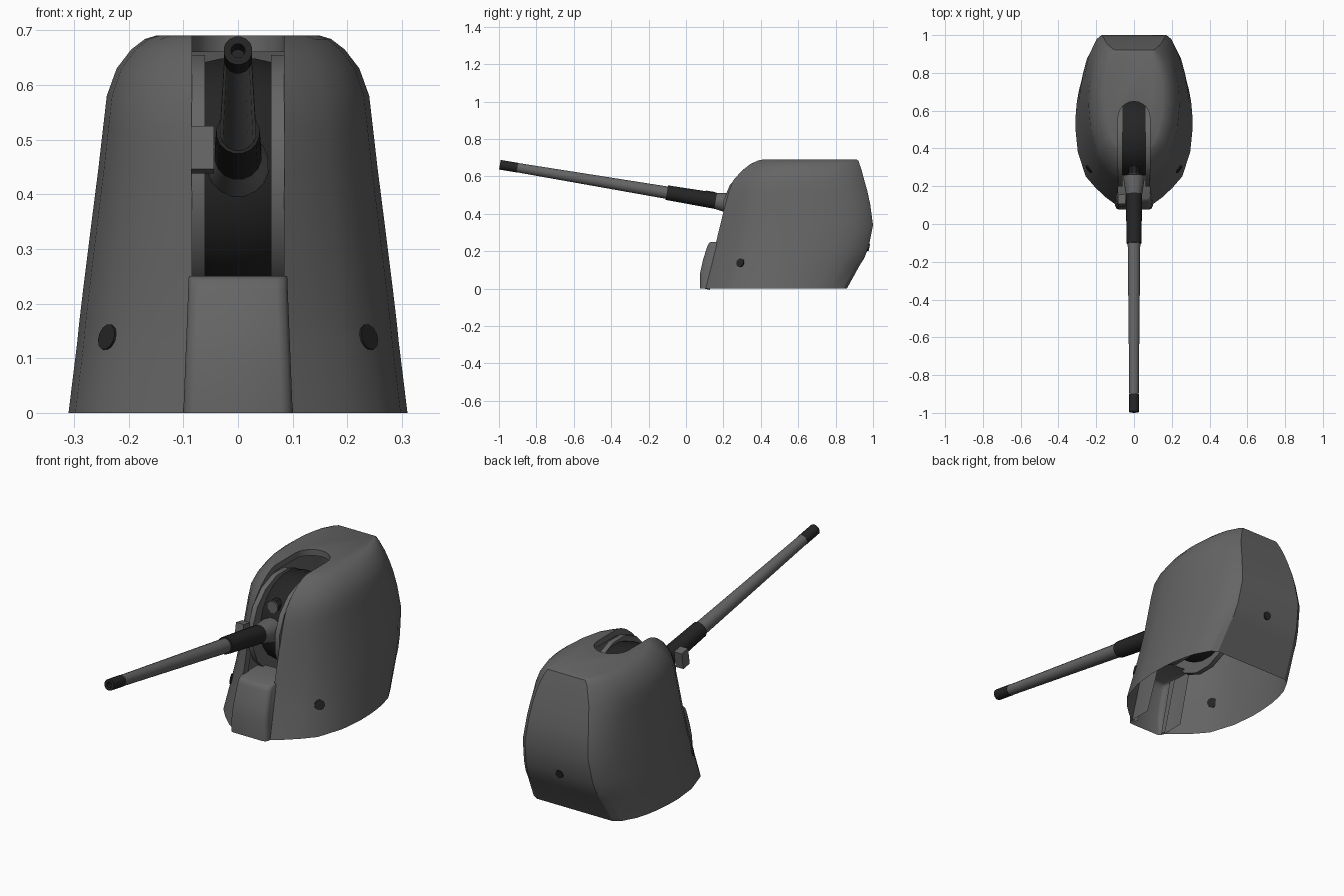
import bpy, bmesh, math
from mathutils import Vector, Matrix

if "Cube" in bpy.data.objects:
    bpy.data.objects.remove(bpy.data.objects["Cube"])

def material(name, v):
    m = bpy.data.materials.new(name)
    m.diffuse_color = (v, v, v, 1)
    m.use_nodes = True
    m.node_tree.nodes["Principled BSDF"].inputs["Base Color"].default_value = m.diffuse_color
    return m

GREY = material("hull grey", 0.13)
DARK = material("dark gunmetal", 0.018)

def make(name, verts, faces, mat, angle=30):
    me = bpy.data.meshes.new(name)
    me.from_pydata([tuple(v) for v in verts], [], faces)
    bm = bmesh.new()
    bm.from_mesh(me)
    bmesh.ops.recalc_face_normals(bm, faces=bm.faces)
    bm.to_mesh(me)
    bm.free()
    me.materials.append(mat)
    ob = bpy.data.objects.new(name, me)
    bpy.context.collection.objects.link(ob)
    smooth(ob, angle)
    return ob

def smooth(ob, angle):
    bpy.ops.object.select_all(action='DESELECT')
    ob.select_set(True)
    bpy.context.view_layer.objects.active = ob
    bpy.ops.object.shade_smooth_by_angle(angle=math.radians(angle))

def loft(rings, caps=(True, True)):
    """Join equal-length closed rings with quads."""
    n = len(rings[0])
    verts = [v for r in rings for v in r]
    faces = [(i*n+j, i*n+(j+1) % n, (i+1)*n+(j+1) % n, (i+1)*n+j)
             for i in range(len(rings)-1) for j in range(n)]
    if caps[0]:
        faces.append(tuple(range(n)))
    if caps[1]:
        faces.append(tuple(range((len(rings)-1)*n, len(rings)*n)))
    return verts, faces

def lathe(name, origin, axis, profile, mat, sides=16):
    """Turned part: profile is (distance along axis, radius)."""
    q = Vector(axis).to_track_quat('Z', 'Y')
    rings = [[Vector(origin) + q @ Vector((r*math.cos(2*math.pi*(k+.5)/sides),
                                           r*math.sin(2*math.pi*(k+.5)/sides), d))
              for k in range(sides)] for d, r in profile]
    return make(name, *loft(rings), mat)

def disc(name, centre, axis, radius, thick, mat, sides=16):
    return lathe(name, centre, axis, [(-thick/2, radius), (thick/2, radius)], mat, sides)

# ---- turret shell: plan outlines stacked by height ----
# height, front y, back y, half width, half width at back
LEVELS = [(0, .10, .86, .31, .235), (.13, .133, .932, .294, .218), (.16, .14, .952, .291, .214),
          (.22, .155, .976, .284, .207), (.34, .18, 1.0, .269, .197), (.45, .203, .985, .255, .185),
          (.52, .22, .97, .247, .175), (.58, .243, .953, .24, .163), (.63, .283, .94, .222, .146),
          (.665, .32, .928, .195, .13), (.684, .35, .922, .17, .116), (.69, .365, .912, .15, .106)]
FRONT = [(0, .3), (.05, .47), (.12, .655), (.2, .825), (.37, .96), (.53, 1)]
REAR = [(.63, .98), (.72, .9), (.80, .75), (.88, .53), (.975, 0)]

rings = []
for z, yf, yb, w, wb in LEVELS:
    half = [(t, w*f) for t, f in FRONT]
    half += [(t, wb + (w-wb)*f) for t, f in REAR] + [(1, wb*.87)]
    right = [Vector((x, yf+(yb-yf)*t, z)) for t, x in half]
    rings.append(right + [Vector((-v.x, v.y, v.z)) for v in reversed(right)])
shell = make("turret_shell", *loft(rings, (False, True)), GREY)

# round-ended slot cutter for the gun opening
R = .084
plan = [(R, -.2), (R, .565)]
plan += [(R*math.cos(a), .565+R*math.sin(a)) for a in [math.pi*k/12 for k in range(1, 12)]]
plan += [(-R, .565), (-R, -.2)]
cutter = make("slot_cutter", *loft([[Vector((x, y, z)) for x, y in plan] for z in (-.2, .9)]), GREY)
cutter.hide_render = True

# thicken, cut, then drop the inner skin so only the slot keeps a lip
for m in (DARK, DARK):
    shell.data.materials.append(m)
sol = shell.modifiers.new("thickness", 'SOLIDIFY')
sol.thickness, sol.offset = .03, -1
sol.material_offset, sol.material_offset_rim = 1, 2
cut = shell.modifiers.new("slot", 'BOOLEAN')
cut.operation, cut.object, cut.solver = 'DIFFERENCE', cutter, 'EXACT'
dg = bpy.context.evaluated_depsgraph_get()
cut_mesh = bpy.data.meshes.new_from_object(shell.evaluated_get(dg))
shell.modifiers.clear()
bm = bmesh.new()
bm.from_mesh(cut_mesh)
bmesh.ops.delete(bm, geom=[f for f in bm.faces if f.material_index > 0], context='FACES')
bm.to_mesh(cut_mesh)
bm.free()
cut_mesh.materials.clear()
cut_mesh.materials.append(GREY)
shell.data = cut_mesh
bpy.data.objects.remove(cutter)
smooth(shell, 70)

# ---- lower front cover, open underneath and behind ----
prof = [(.22, 0), (.076, 0), (.076, .085), (.09, .15), (.113, .225), (.122, .243), (.135, .25), (.30, .25)]
def cover_ring(side, inset, dy):
    return [Vector((side*(.1 - .04*z - inset), y + (dy if y < .18 else 0), z)) for y, z in prof]
cover = [cover_ring(-1, 0, .022), cover_ring(-1, .006, .006), cover_ring(-1, .02, 0),
         cover_ring(1, .02, 0), cover_ring(1, .006, .006), cover_ring(1, 0, .022)]
v, f = loft(cover)
f = [q for q in f if not all(v[i].z == 0 for i in q) and not all(v[i].y > .21 for i in q)]
make("front_cover", v, f, GREY, 60)

# ---- gun cradle: crowned drum between two cheeks ----
PIVOT = Vector((0, .43, .424))
X = (1, 0, 0)
for s, side in ((-1, "left"), (1, "right")):
    disc(side + "_cheek", PIVOT + Vector((s*.0725, 0, 0)), X, .235, .025, GREY)
lathe("cradle_drum", (0, .46, .44), X, [(-.061, .204), (-.03, .211), (.03, .211), (.061, .204)], DARK, 20)

# small tube above the gun, pale at the front
lathe("spotting_tube", (0, .36, .56), (0, -1, 0), [(0, .03), (.09, .03)], DARK, 8)
disc("spotting_tube_glass", (0, .268, .56), (0, -1, 0), .03, .006, GREY, 8)

# ---- gun, turned about the raised barrel axis ----
EL = math.radians(9.5)
AXIS = (0, -math.cos(EL), math.sin(EL))
lathe("barrel_root", PIVOT, AXIS, [(.16, .058), (.20, .056), (.28, .043)], GREY)
lathe("barrel_sleeve", PIVOT, AXIS, [(.275, .044), (.54, .040)], DARK)
lathe("barrel", PIVOT, AXIS, [(.53, .034), (1.355, .0255)], GREY)
lathe("muzzle", PIVOT, AXIS, [(1.35, .0265), (1.445, .0265), (1.445, .013), (1.38, .013)], DARK)

# sight box on the left of the sleeve
cube = bmesh.new()
bmesh.ops.create_cube(cube, size=1, matrix=Matrix.Translation((-.065, .125, .481))
                      @ Matrix.Rotation(-EL, 4, 'X') @ Matrix.Diagonal((.042, .05, .08, 1)))
me = bpy.data.meshes.new("sight_box")
cube.to_mesh(me)
cube.free()
me.materials.append(GREY)
bpy.context.collection.objects.link(bpy.data.objects.new("sight_box", me))

# ---- round ports set through the shell wall ----
for name, start, ray in (("right_port", (1, .29, .138), (-1, 0, 0)),
                         ("left_port", (-1, .29, .138), (1, 0, 0)),
                         ("rear_port", (0, 2, .22), (0, -1, 0))):
    hit, loc, nor, _ = shell.ray_cast(Vector(start), Vector(ray))
    if hit:
        disc(name, loc, nor, .024 if "rear" not in name else .02, .008, DARK, 12)
